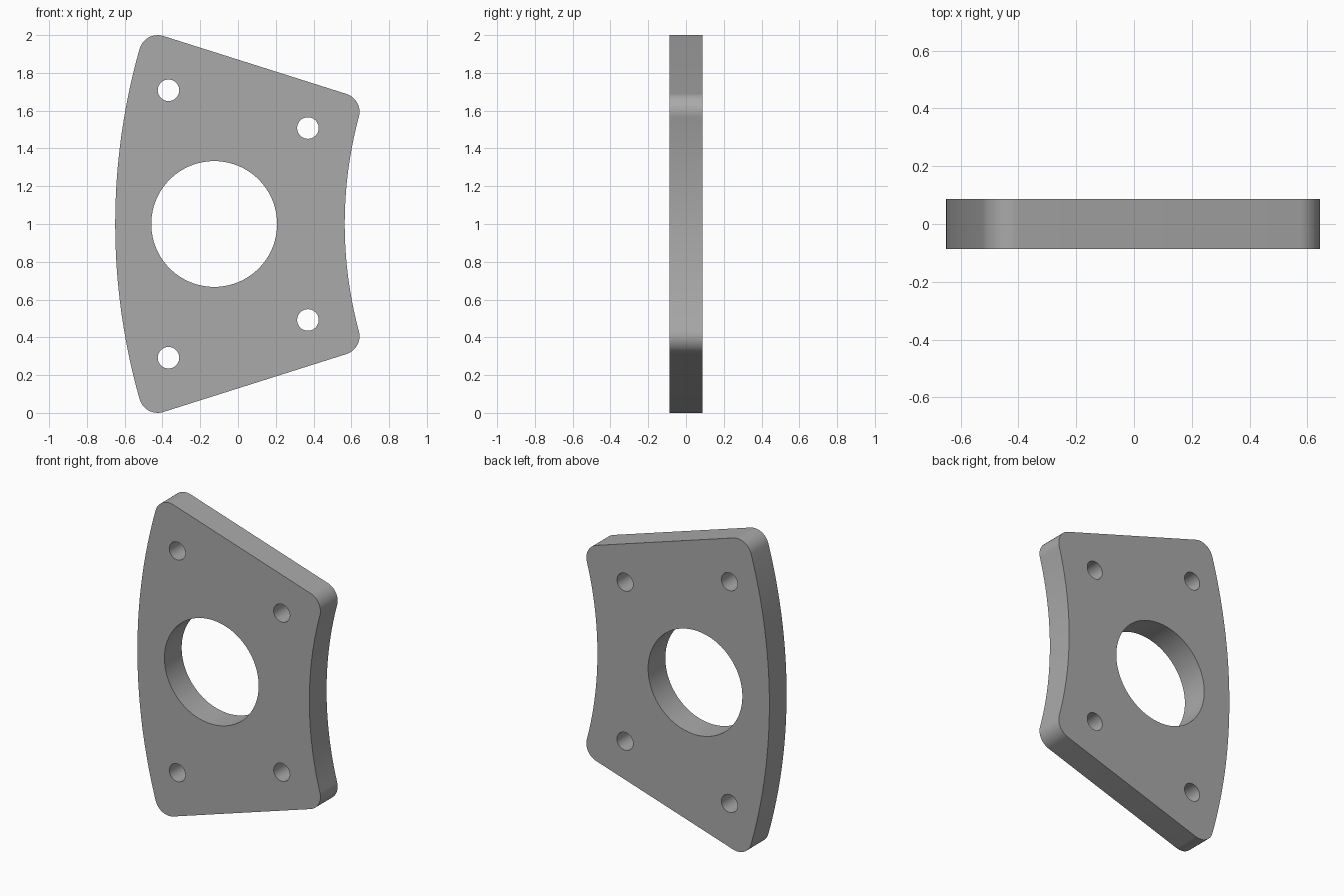
import bpy, bmesh
from math import sin, cos, asin, radians, pi
from mathutils import Vector

cube = bpy.data.objects.get("Cube")
if cube:
    bpy.data.objects.remove(cube, do_unlink=True)

# Sector plate: concentric arcs about one centre, straight radial sides
HALF_THICK = 0.087
CX, CZ = 2.75, 1.0
R_OUT, R_IN, FILLET = 3.4, 2.185, 0.1
HALF_ANGLE = radians(17.56)


def arc(cx, cz, r, a0, a1, n):
    """Points on an arc in the xz plane, angles measured from +x."""
    steps = [a0 + (a1 - a0) * i / n for i in range(n + 1)]
    return [Vector((cx + r * cos(a), -HALF_THICK, cz + r * sin(a))) for a in steps]


def circle(cx, cz, r, n):
    return arc(cx, cz, r, 0, 2 * pi, n)[:-1]


def outline():
    d_out, d_in = R_OUT - FILLET, R_IN + FILLET
    a_out = HALF_ANGLE - asin(FILLET / d_out)
    a_in = HALF_ANGLE - asin(FILLET / d_in)
    side = pi / 2 - HALF_ANGLE
    # upper half, from the middle of the outer arc to the middle of the inner arc
    half = arc(CX, CZ, R_OUT, pi, pi - a_out, 24)
    half += arc(CX - d_out * cos(a_out), CZ + d_out * sin(a_out), FILLET,
                pi - a_out, side, 14)[1:]
    half += arc(CX - d_in * cos(a_in), CZ + d_in * sin(a_in), FILLET,
                side, -a_in, 14)
    half += arc(CX, CZ, R_IN, pi - a_in, pi, 24)[1:]
    # lower half is its mirror
    lower = [Vector((p.x, p.y, 2 * CZ - p.z)) for p in reversed(half[1:-1])]
    return half + lower


# Outline, bore and four bolt holes
loops = [outline(), circle(-0.126, CZ, 0.333, 96)]
for x, dz in ((-0.368, 0.708), (0.37, 0.508)):
    for s in (1, -1):
        loops.append(circle(x, CZ + s * dz, 0.057, 40))

bm = bmesh.new()
for pts in loops:
    verts = [bm.verts.new(p) for p in pts]
    for i, v in enumerate(verts):
        bm.edges.new((verts[i - 1], v))
bmesh.ops.triangle_fill(bm, use_beauty=True, use_dissolve=False,
                        edges=bm.edges[:], normal=(0, -1, 0))

# Thicken into a solid plate
ext = bmesh.ops.extrude_face_region(bm, geom=bm.faces[:], use_keep_orig=True)
top = [g for g in ext["geom"] if isinstance(g, bmesh.types.BMVert)]
bmesh.ops.translate(bm, verts=top, vec=(0, 2 * HALF_THICK, 0))
bmesh.ops.recalc_face_normals(bm, faces=bm.faces[:])

mesh = bpy.data.meshes.new("mounting_plate")
bm.to_mesh(mesh)
bm.free()
plate = bpy.data.objects.new("mounting_plate", mesh)
bpy.context.collection.objects.link(plate)

# Plain grey
grey = bpy.data.materials.new("plain_grey")
grey.use_nodes = True
colour = (0.4, 0.4, 0.4, 1)
grey.diffuse_color = colour
grey.node_tree.nodes["Principled BSDF"].inputs["Base Color"].default_value = colour
mesh.materials.append(grey)

bpy.ops.object.select_all(action="DESELECT")
plate.select_set(True)
bpy.context.view_layer.objects.active = plate
bpy.ops.object.shade_smooth_by_angle(angle=radians(30))
